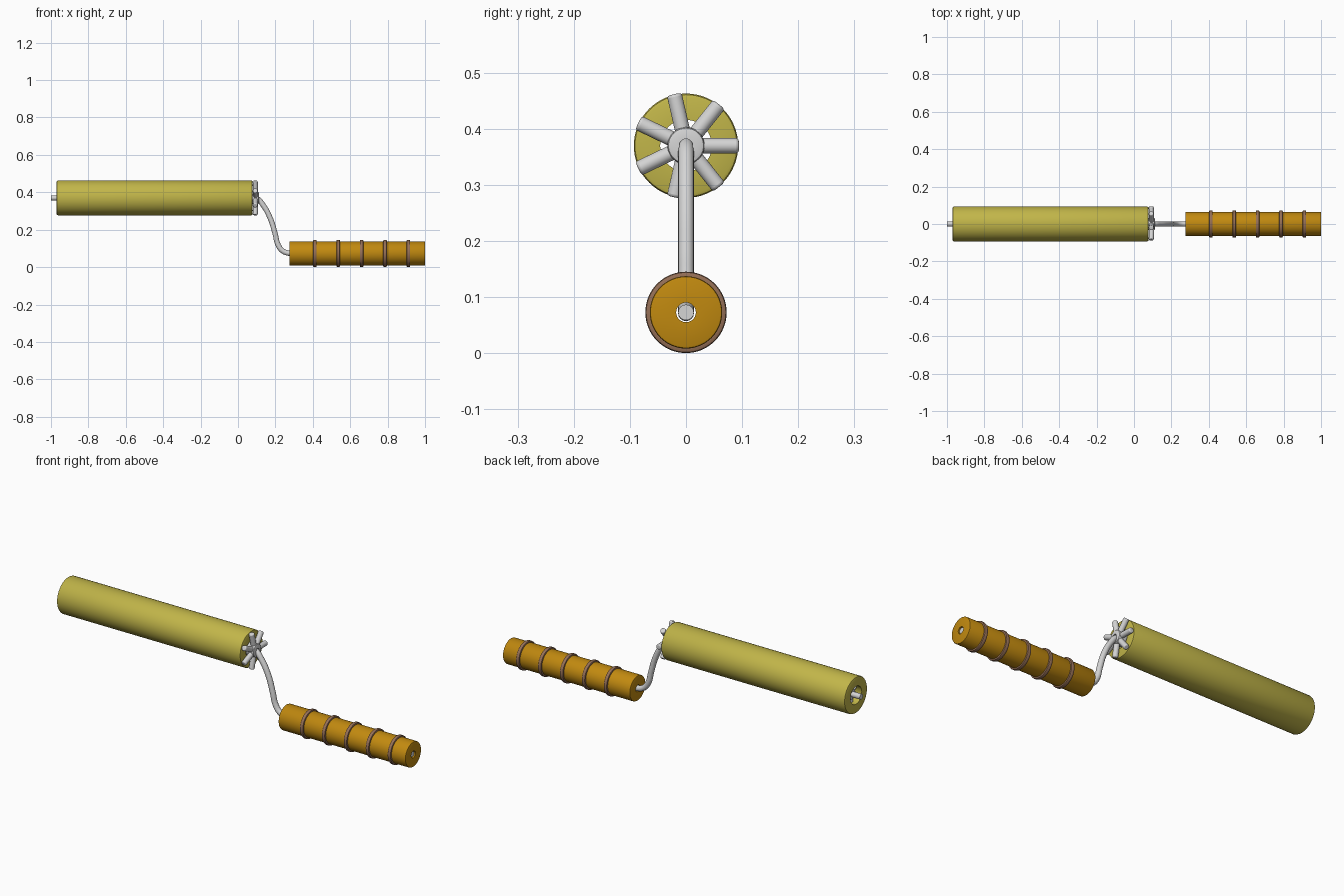
import bpy, math
from mathutils import Vector

if "Cube" in bpy.data.objects:
    bpy.data.objects.remove(bpy.data.objects["Cube"])


def material(name, rgb):
    m = bpy.data.materials.new(name)
    m.diffuse_color = (*rgb, 1)
    m.use_nodes = True
    m.node_tree.nodes["Principled BSDF"].inputs["Base Color"].default_value = m.diffuse_color
    return m


YELLOW = material("sleeve yellow", (0.53, 0.46, 0.066))
ORANGE = material("handle orange", (0.53, 0.25, 0.005))
BROWN = material("ring brown", (0.30, 0.16, 0.095))
METAL = material("light metal", (0.66, 0.66, 0.66))
ZR, ZH = 0.37, 0.073  # axis heights of roller and handle


def finish(ob, name, mat):
    ob.name = name
    ob.data.materials.clear()
    ob.data.materials.append(mat)
    bpy.ops.object.select_all(action='DESELECT')
    ob.select_set(True)
    bpy.context.view_layer.objects.active = ob
    bpy.ops.object.shade_smooth_by_angle(angle=math.radians(35))
    return ob


def lathe(name, profile, z, mat, n=64):
    """Revolve a closed (x, radius) loop about a horizontal axis."""
    verts, faces, k = [], [], len(profile)
    for i in range(n):
        a = 2 * math.pi * i / n
        verts += [(x, r * math.cos(a), z + r * math.sin(a)) for x, r in profile]
    for i in range(n):
        for j in range(k):
            p, q, j2 = i * k, (i + 1) % n * k, (j + 1) % k
            faces.append((p + j, q + j, q + j2, p + j2))
    me = bpy.data.meshes.new(name)
    me.from_pydata(verts, [], faces)
    ob = bpy.data.objects.new(name, me)
    bpy.context.collection.objects.link(ob)
    bpy.context.view_layer.objects.active = ob
    bpy.ops.object.select_all(action='DESELECT')
    ob.select_set(True)
    bpy.ops.object.mode_set(mode='EDIT')
    bpy.ops.mesh.select_all(action='SELECT')
    bpy.ops.mesh.normals_make_consistent(inside=False)
    bpy.ops.object.mode_set(mode='OBJECT')
    return finish(ob, name, mat)


def tube(name, x0, x1, r_in, r_out, z, mat, b):
    """Hollow tube with rounded outer rims."""
    c = 0.3 * b
    return lathe(name, [(x0, r_in), (x0, r_out - b), (x0 + c, r_out - c), (x0 + b, r_out),
                        (x1 - b, r_out), (x1 - c, r_out - c), (x1, r_out - b), (x1, r_in)], z, mat)


def spoke(name, p, q, r):
    """Rod between two points with softened ends."""
    p, q = Vector(p), Vector(q)
    bpy.ops.mesh.primitive_cylinder_add(vertices=24, radius=r, depth=(q - p).length, location=(p + q) / 2)
    ob = bpy.context.object
    ob.rotation_euler = (q - p).to_track_quat('Z', 'Y').to_euler()
    mod = ob.modifiers.new("soft ends", 'BEVEL')
    mod.width, mod.segments = 0.005, 3
    mod.limit_method = 'ANGLE'
    return finish(ob, name, METAL)


# roller sleeve and handle
tube("roller_sleeve", -0.97, 0.078, 0.046, 0.093, ZR, YELLOW, 0.007)
tube("handle", 0.275, 1.0, 0.0175, 0.0645, ZH, ORANGE, 0.004)

# grip rings
for i in range(5):
    x = 0.411 + 0.125 * i
    tube(f"grip_ring_{i + 1}", x - 0.0095, x + 0.0095, 0.06, 0.0725, ZH, BROWN, 0.005)

# hubs and spokes: outer star on the right, small recessed star on the left
tube("right_hub", 0.05, 0.112, 0.012, 0.033, ZR, METAL, 0.006)
tube("left_hub", -0.95, -0.92, 0.012, 0.026, ZR, METAL, 0.004)
for i in range(7):
    a = 2 * math.pi * i / 7
    cy, cz = math.cos(a), math.sin(a)
    spoke(f"right_spoke_{i + 1}", (0.094, 0.02 * cy, ZR + 0.02 * cz),
          (0.092, 0.094 * cy, ZR + 0.094 * cz), 0.0135)
    spoke(f"left_spoke_{i + 1}", (-0.935, 0.015 * cy, ZR + 0.015 * cz),
          (-0.935, 0.05 * cy, ZR + 0.05 * cz), 0.009)

# bent wire: roller axle, arm and handle core in one sweep
path = [(-1.0, ZR), (-0.5, ZR), (0.04, ZR), (0.10, 0.367), (0.135, 0.33), (0.175, 0.255), (0.198, 0.18),
        (0.215, 0.118), (0.24, 0.086), (0.28, ZH), (0.34, ZH), (0.7, ZH), (0.995, ZH)]
cu = bpy.data.curves.new("wire_arm", 'CURVE')
cu.dimensions = '3D'
cu.bevel_depth, cu.bevel_resolution, cu.use_fill_caps = 0.014, 6, True
sp = cu.splines.new('BEZIER')
sp.bezier_points.add(len(path) - 1)
sp.resolution_u = 8
for bp, (x, z) in zip(sp.bezier_points, path):
    bp.co = (x, 0, z)
    bp.handle_left_type = bp.handle_right_type = 'AUTO'
wire = bpy.data.objects.new("wire_arm", cu)
bpy.context.collection.objects.link(wire)
bpy.ops.object.select_all(action='DESELECT')
wire.select_set(True)
bpy.context.view_layer.objects.active = wire
bpy.ops.object.convert(target='MESH')
finish(bpy.context.object, "wire_arm", METAL)
